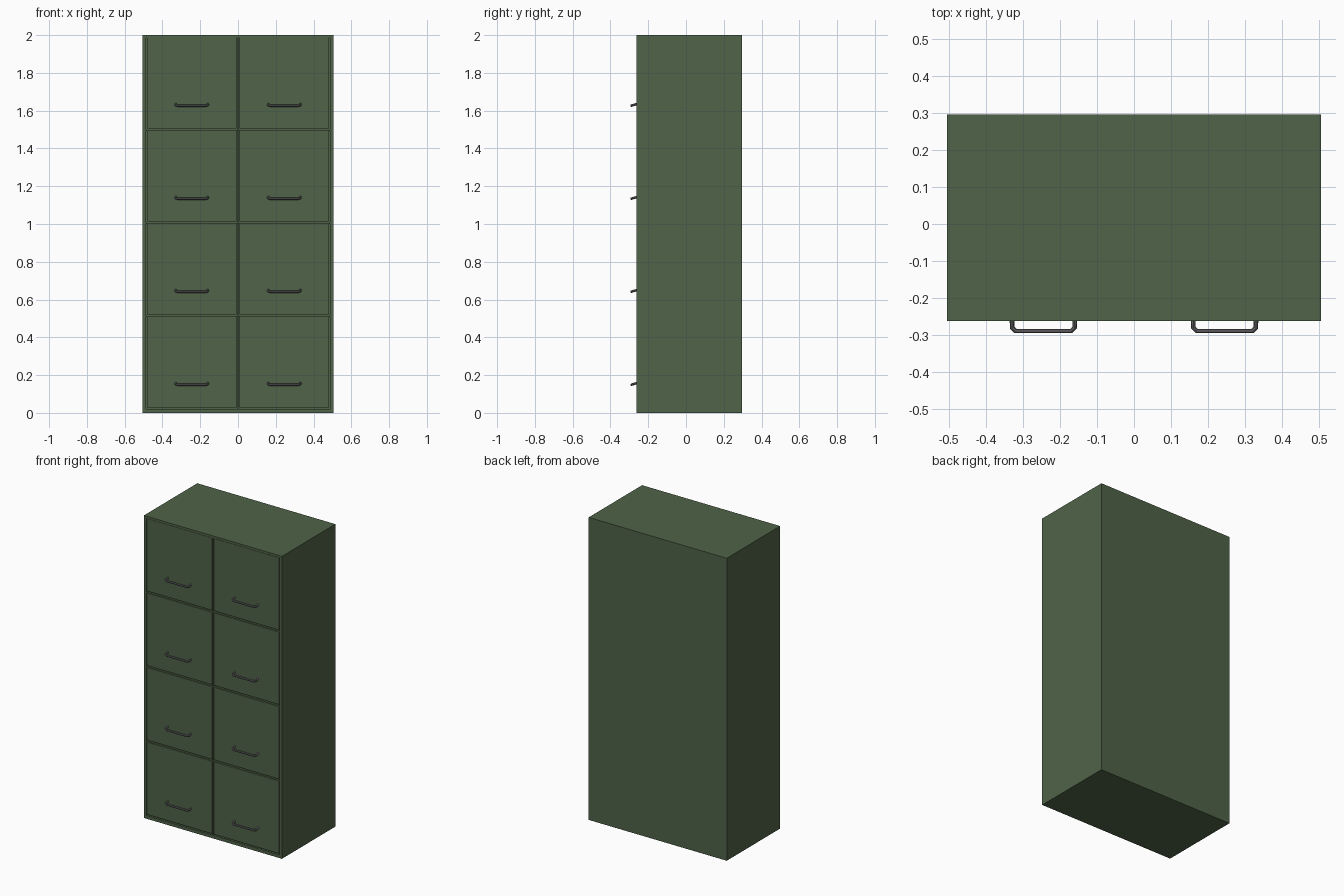
import bpy, bmesh
from mathutils import Vector

if "Cube" in bpy.data.objects:
    bpy.data.objects.remove(bpy.data.objects["Cube"])

FRONT, BACK = -0.262, 0.2955      # cabinet depth
PITCH = 0.4925                    # drawer spacing
Z0 = 0.021                        # bottom of the lowest opening


def material(name, rgb):
    m = bpy.data.materials.new(name)
    m.diffuse_color = (*rgb, 1)
    m.use_nodes = True
    m.node_tree.nodes["Principled BSDF"].inputs["Base Color"].default_value = m.diffuse_color
    return m


green = material("green_paint", (0.08, 0.125, 0.065))
metal = material("dark_metal", (0.16, 0.155, 0.165))


def place(name, mesh, mat, loc=(0, 0, 0)):
    if not mesh.materials:
        mesh.materials.append(mat)
    ob = bpy.data.objects.new(name, mesh)
    ob.location = loc
    bpy.context.collection.objects.link(ob)
    return ob


def finish(bm, name):
    bmesh.ops.recalc_face_normals(bm, faces=bm.faces)
    mesh = bpy.data.meshes.new(name)
    bm.to_mesh(mesh)
    bm.free()
    return mesh


def extrude(bm, faces, dy, keep):
    """Push faces along y; keep the originals to close the solid or not."""
    res = bmesh.ops.extrude_face_region(bm, geom=faces, use_keep_orig=keep)
    verts = [g for g in res["geom"] if isinstance(g, bmesh.types.BMVert)]
    bmesh.ops.translate(bm, verts=verts, vec=(0, dy, 0))
    if not keep:
        old = [f for f in faces if f.is_valid]
        new = [g for g in res["geom"] if isinstance(g, bmesh.types.BMFace)]
        bmesh.ops.delete(bm, geom=[f for f in old if f not in new], context="FACES_ONLY")


# Cabinet body: face-frame grid with eight recessed drawer openings
def cabinet():
    xs = [-0.505, -0.487, -0.003, 0.003, 0.487, 0.505]
    zs = [0] + [Z0 + PITCH * i + d for i in range(4) for d in (0, 0.487)] + [2]
    bm = bmesh.new()
    grid = [[bm.verts.new((x, FRONT, z)) for z in zs] for x in xs]
    cells = []
    for i in range(len(xs) - 1):
        for j in range(len(zs) - 1):
            f = bm.faces.new((grid[i][j], grid[i + 1][j], grid[i + 1][j + 1], grid[i][j + 1]))
            if i % 2 and j % 2:
                cells.append(f)
    extrude(bm, bm.faces[:], BACK - FRONT, True)
    for f in cells:
        extrude(bm, [f], 0.02, False)
    # merge the gridded back and sides into plain panels
    bmesh.ops.dissolve_limit(bm, angle_limit=0.01, verts=bm.verts, edges=bm.edges)
    return finish(bm, "cabinet_body")


# Drawer front panel, slightly smaller than its opening
def drawer():
    bm = bmesh.new()
    bmesh.ops.create_cube(bm, size=1)
    bmesh.ops.scale(bm, verts=bm.verts, vec=(0.474, 0.021, 0.478))
    return finish(bm, "drawer_front")


# Label holder: thin rectangular border
def label_frame():
    bm = bmesh.new()
    f = bm.faces.new([bm.verts.new((x, 0, z)) for x, z in
                      ((-0.069, -0.037), (0.069, -0.037), (0.069, 0.037), (-0.069, 0.037))])
    bmesh.ops.inset_region(bm, faces=[f], thickness=0.007, use_even_offset=True)
    bmesh.ops.delete(bm, geom=[f], context="FACES")
    extrude(bm, bm.faces[:], -0.005, True)
    return finish(bm, "label_frame")


# Handle: bent bar with clipped corners, dipping away from the panel
def handle():
    half = [(0.0845, 0.004, 0.005), (0.0845, -0.018, -0.001), (0.075, -0.0275, -0.004)]
    path = half + [(-x, y, z) for x, y, z in reversed(half)]
    cu = bpy.data.curves.new("handle_path", "CURVE")
    cu.dimensions = "3D"
    cu.bevel_depth, cu.bevel_resolution, cu.use_fill_caps = 0.0065, 2, True
    sp = cu.splines.new("POLY")
    sp.points.add(len(path) - 1)
    for p, co in zip(sp.points, path):
        p.co = (*co, 1)
    tmp = bpy.data.objects.new("handle_path", cu)
    bpy.context.collection.objects.link(tmp)
    bpy.context.view_layer.update()
    mesh = bpy.data.meshes.new_from_object(tmp.evaluated_get(bpy.context.evaluated_depsgraph_get()))
    bpy.data.objects.remove(tmp)
    for poly in mesh.polygons:
        poly.use_smooth = False
    return mesh


place("cabinet_body", cabinet(), green)
panel, frame, bar = drawer(), label_frame(), handle()

# Two columns of four drawers
for side, cx in (("left", -0.245), ("right", 0.245)):
    for i in range(4):
        z = Z0 + PITCH * i
        tag = f"{side}_{i + 1}"
        place(f"drawer_front_{tag}", panel, green, Vector((cx, FRONT + 0.0105, z + 0.247)))
        place(f"label_frame_{tag}", frame, metal, (cx, FRONT + 0.001, z + 0.359))
        place(f"handle_{tag}", bar, metal, (cx, FRONT, z + 0.132))
